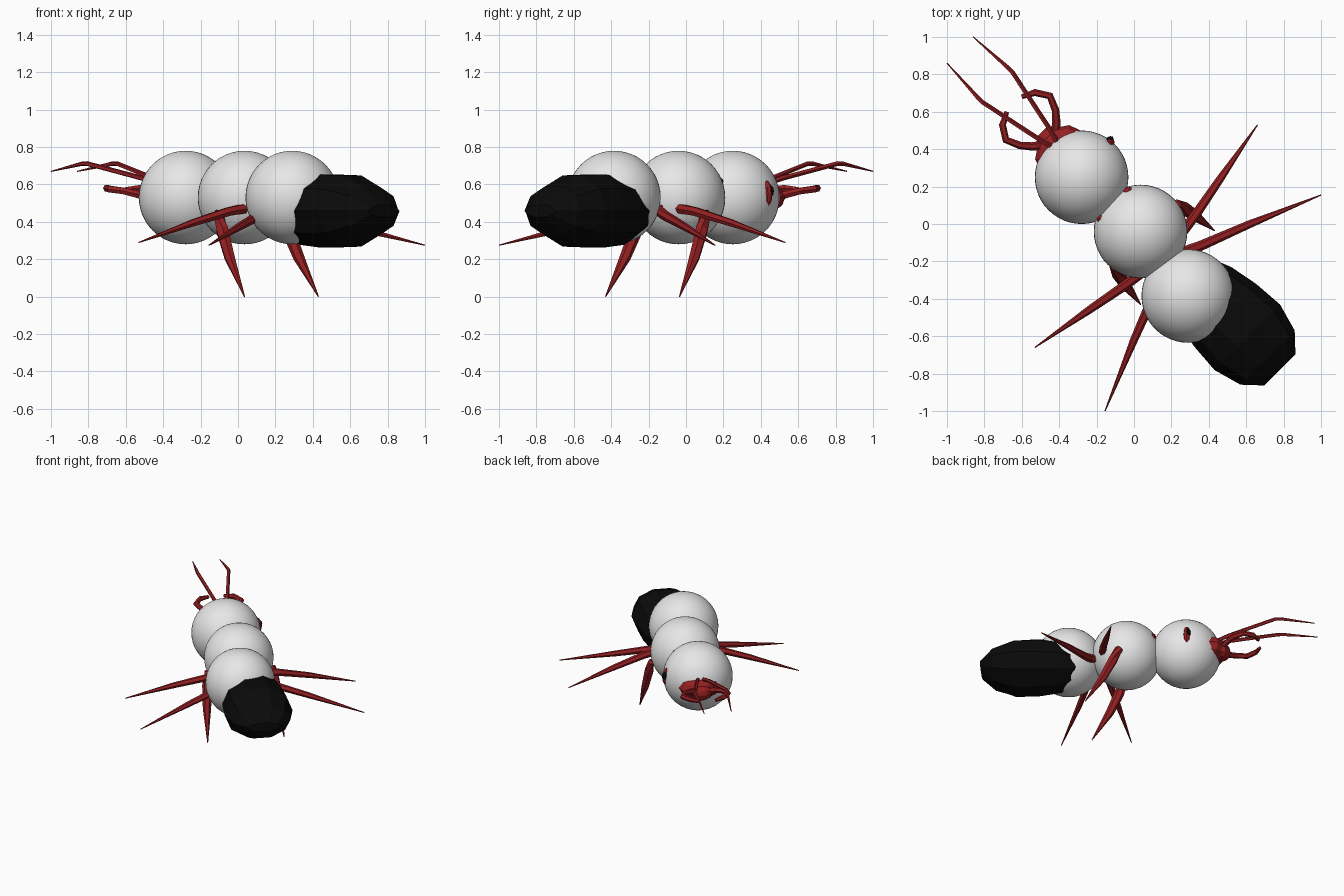
import bpy, bmesh, math
from mathutils import Vector, Matrix

cube = bpy.data.objects.get("Cube")
if cube:
    bpy.data.objects.remove(cube, do_unlink=True)


def material(name, rgb):
    m = bpy.data.materials.new(name)
    m.use_nodes = True
    m.diffuse_color = (*rgb, 1)
    b = m.node_tree.nodes["Principled BSDF"]
    b.inputs["Base Color"].default_value = (*rgb, 1)
    b.inputs["Roughness"].default_value = 0.8
    return m


GREY = material("pale grey", (0.8, 0.8, 0.8))
RED = material("dark red", (0.30, 0.014, 0.016))
BLACK = material("black", (0.003, 0.003, 0.003))

# The body lies on the diagonal x = -y
FORWARD = Vector((-1, 1, 0)).normalized()
SIDE = Vector((1, 1, 0)).normalized()
UP = Vector((0, 0, 1))


def place(s, v, z):
    return FORWARD * s + SIDE * v + UP * z


def mirrored(p):
    return Vector((-p[1], -p[0], p[2]))


def finish(bm, name, mat, smooth=False):
    bmesh.ops.recalc_face_normals(bm, faces=bm.faces)
    me = bpy.data.meshes.new(name)
    bm.to_mesh(me)
    bm.free()
    me.materials.append(mat)
    for f in me.polygons:
        f.use_smooth = smooth
    ob = bpy.data.objects.new(name, me)
    bpy.context.collection.objects.link(ob)
    return ob


def skin(rings, name, mat):
    """Join a row of vertex rings into a closed skin."""
    bm = bmesh.new()
    rows = [[bm.verts.new(p) for p in ring] for ring in rings]
    n = len(rows[0])
    for a, b in zip(rows, rows[1:]):
        for i in range(n):
            j = (i + 1) % n
            bm.faces.new((a[i], a[j], b[j], b[i]))
    bm.faces.new(rows[0])
    bm.faces.new(rows[-1])
    return finish(bm, name, mat)


def ring(centre, across, up, n):
    angles = [math.tau * i / n for i in range(n)]
    return [centre + across * math.cos(a) + up * math.sin(a) for a in angles]


def tube(name, points, radii, n=6):
    """Tapered faceted limb along a path."""
    pts = [Vector(p) for p in points]
    rings = []
    for i, (p, r) in enumerate(zip(pts, radii)):
        t = (pts[min(i + 1, len(pts) - 1)] - pts[max(i - 1, 0)]).normalized()
        across = t.cross(UP).normalized()
        rings.append(ring(p, across * r, across.cross(t) * r, n))
    return skin(rings, name, RED)


def limb_pair(name, points, radii, n=6):
    tube("left_" + name, points, radii, n)
    tube("right_" + name, [mirrored(p) for p in points], radii, n)


def ellipsoid(name, centre, size, mat, seg=10, rows=6):
    """Faceted ellipsoid sized along the body, across it and upward."""
    bm = bmesh.new()
    bmesh.ops.create_uvsphere(bm, u_segments=seg, v_segments=rows, radius=1)
    for v in bm.verts:
        a, b, c = (k * s for k, s in zip(v.co, size))
        v.co = centre + place(a, b, c)
    return finish(bm, name, mat)


# Three large smooth balls
for name, x, y in (("head_ball", -0.28, 0.25), ("middle_ball", 0.035, -0.04),
                   ("rear_ball", 0.29, -0.385)):
    bm = bmesh.new()
    bmesh.ops.create_uvsphere(bm, u_segments=48, v_segments=24, radius=0.25,
                              matrix=Matrix.Translation((x, y, 0.53)))
    finish(bm, name, GREY, smooth=True)

# Faceted abdomen: distance back, half width, half height
profile = [(0.33, 0.08, 0.07), (0.42, 0.16, 0.14), (0.53, 0.205, 0.19),
           (0.686, 0.235, 0.205), (0.856, 0.248, 0.2), (1.01, 0.205, 0.135),
           (1.103, 0.118, 0.035)]
skin([ring(place(-t, 0, 0.458), SIDE * w, UP * h, 10) for t, w, h in profile],
     "abdomen", BLACK)

# Head, thorax and waist
ellipsoid("head", place(0.53, 0, 0.53), (0.15, 0.16, 0.095), RED)
ellipsoid("snout", place(0.63, 0, 0.52), (0.07, 0.09, 0.06), RED)
ellipsoid("thorax", place(0, 0, 0.5), (0.3, 0.1, 0.1), RED)
for side, sign in (("left", 1), ("right", -1)):
    ellipsoid(side + "_eye", place(0.40, sign * 0.2, 0.55), (0.03, 0.045, 0.075), RED)
    ellipsoid(side + "_pupil", place(0.41, sign * 0.215, 0.565), (0.02, 0.035, 0.035), BLACK)
    ellipsoid(side + "_shoulder", place(0.148, sign * 0.098, 0.615), (0.02, 0.03, 0.025), RED)

# Antennae and curved jaws
limb_pair("antenna", [(-0.40, 0.42, 0.6), (-0.46, 0.52, 0.635), (-0.65, 0.81, 0.712),
                      (-0.68, 0.84, 0.71), (-0.86, 1.0, 0.67)],
          [0.014, 0.014, 0.013, 0.012, 0.003], 5)
limb_pair("jaw", [(-0.42, 0.48, 0.53), (-0.415, 0.55, 0.55), (-0.42, 0.61, 0.565),
                  (-0.45, 0.685, 0.575), (-0.53, 0.703, 0.58), (-0.6, 0.68, 0.575)],
          [0.025, 0.022, 0.02, 0.02, 0.019, 0.012])

# Three pairs of legs
limb_pair("front_leg", [(0.12, 0.04, 0.47), (0.235, 0.105, 0.44), (0.265, 0.085, 0.36),
                        (0.325, 0.045, 0.21), (0.43, -0.035, 0)],
          [0.02, 0.028, 0.036, 0.03, 0.003])
limb_pair("middle_leg", [(0.1, -0.1, 0.5), (0.27, -0.03, 0.47), (0.33, 0.05, 0.455),
                         (0.46, 0.24, 0.395), (0.66, 0.53, 0.29)],
          [0.02, 0.028, 0.026, 0.021, 0.003])
limb_pair("rear_leg", [(0.12, -0.13, 0.5), (0.28, -0.145, 0.46), (0.36, -0.115, 0.435),
                       (0.62, 0, 0.37), (1.0, 0.155, 0.275)],
          [0.02, 0.03, 0.027, 0.021, 0.003])
